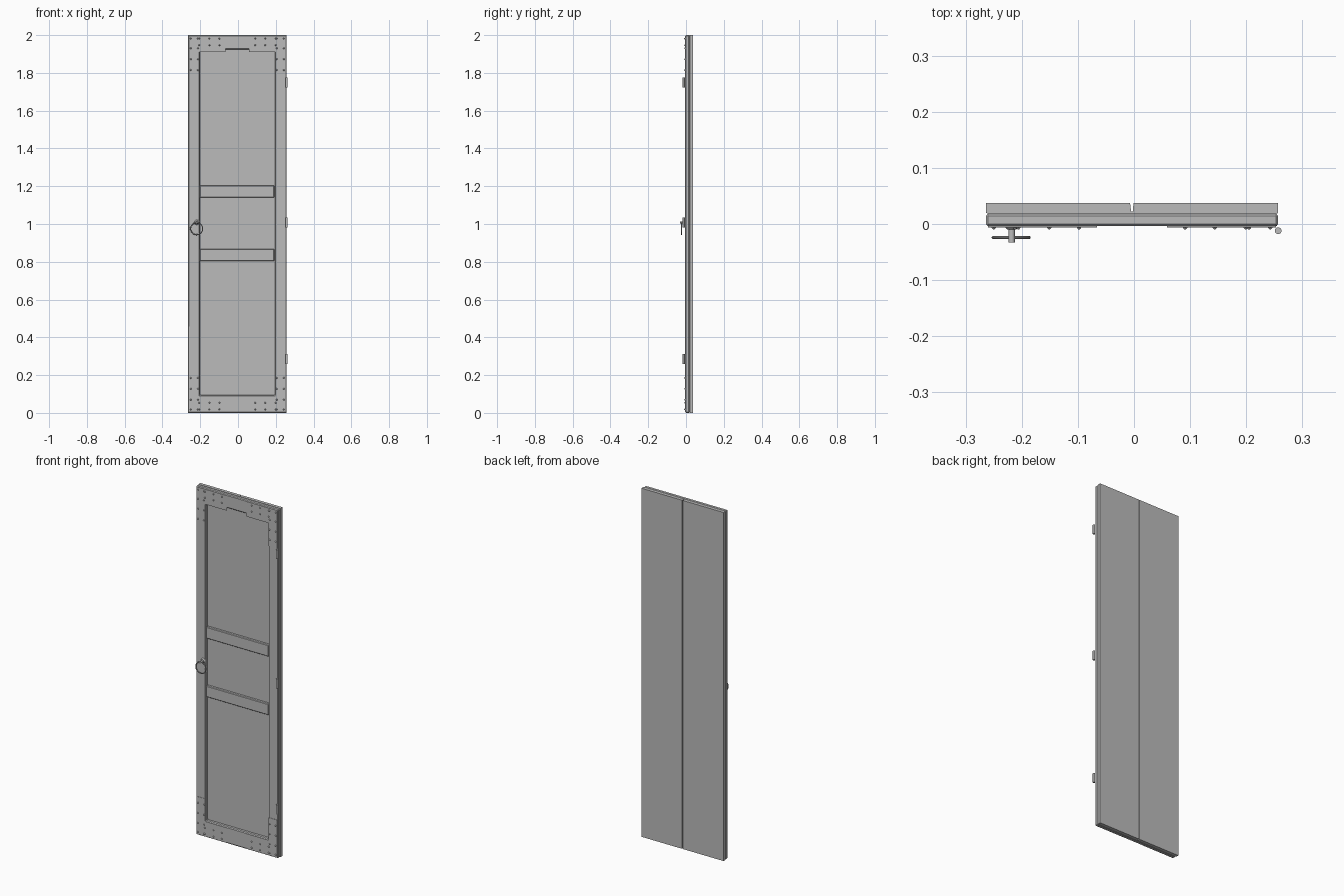
import bpy, bmesh, math
from mathutils import Matrix, Vector

cube = bpy.data.objects.get("Cube")
if cube:
    bpy.data.objects.remove(cube, do_unlink=True)

grey = bpy.data.materials.new("plain grey")
grey.use_nodes = True
COLOUR = (0.5, 0.5, 0.5, 1)
grey.diffuse_color = COLOUR
grey.node_tree.nodes["Principled BSDF"].inputs["Base Color"].default_value = COLOUR

LEFT, RIGHT, HEIGHT = -0.264, 0.257, 2.0
FRONT, SEAM, BACK = -0.004, 0.018, 0.037


def finish(name, bm, bevel=0, smooth=False):
    bmesh.ops.recalc_face_normals(bm, faces=bm.faces)
    mesh = bpy.data.meshes.new(name)
    bm.to_mesh(mesh)
    bm.free()
    mesh.materials.append(grey)
    ob = bpy.data.objects.new(name, mesh)
    bpy.context.collection.objects.link(ob)
    if bevel:
        mod = ob.modifiers.new("chamfer", 'BEVEL')
        mod.width = bevel
        mod.segments = 1
        mod.limit_method = 'ANGLE'
    if smooth:
        bpy.ops.object.select_all(action='DESELECT')
        ob.select_set(True)
        bpy.context.view_layer.objects.active = ob
        bpy.ops.object.shade_smooth_by_angle(angle=math.radians(40))
    return ob


def extrude(bm, faces, offset):
    made = bmesh.ops.extrude_face_region(bm, geom=faces)["geom"]
    bmesh.ops.translate(bm, vec=offset, verts=[v for v in made if isinstance(v, bmesh.types.BMVert)])


def prism(name, outline, y0, y1, bevel=0):
    """Extrude an x-z outline from y0 to y1."""
    bm = bmesh.new()
    face = bm.faces.new([bm.verts.new((x, y0, z)) for x, z in outline])
    extrude(bm, [face], (0, y1 - y0, 0))
    return finish(name, bm, bevel)


def add_cone(bm, centre, r1, r2, depth, sides, axis):
    turn = Vector((0, 0, 1)).rotation_difference(Vector(axis)).to_matrix().to_4x4()
    bmesh.ops.create_cone(bm, cap_ends=True, segments=sides, radius1=r1, radius2=r2,
                          depth=depth, matrix=Matrix.Translation(centre) @ turn)


# Backing boards: one slab with a tapered groove down the back
bm = bmesh.new()
section = [(LEFT, SEAM + 0.002), (LEFT, BACK), (-0.007, BACK), (-0.005, SEAM + 0.004),
           (-0.002, SEAM + 0.004), (-0.001, BACK), (RIGHT, BACK), (RIGHT, SEAM + 0.002),
           (RIGHT - 0.004, SEAM), (LEFT + 0.004, SEAM)]
face = bm.faces.new([bm.verts.new((x, y, 0)) for x, y in section])
extrude(bm, [face], (0, 0, HEIGHT))
finish("backing_boards", bm)

# Front frame: a chamfered ring
bm = bmesh.new()


def loop(x0, x1, z0, z1):
    return [bm.verts.new((x, FRONT, z)) for x, z in ((x0, z0), (x1, z0), (x1, z1), (x0, z1))]


outer = loop(LEFT, RIGHT, 0, HEIGHT)
inner = loop(-0.202, 0.196, 0.095, 1.925)
ring = [bm.faces.new((outer[i], outer[(i + 1) % 4], inner[(i + 1) % 4], inner[i])) for i in range(4)]
extrude(bm, ring, (0, SEAM - FRONT, 0))
finish("front_frame", bm, bevel=0.004)

# Middle rails
for name, z0, z1 in (("lower_rail", 0.803, 0.867), ("upper_rail", 1.139, 1.205)):
    prism(name, [(-0.202, z0), (0.192, z0), (0.192, z1), (-0.202, z1)], 0, SEAM, bevel=0.003)

# L-shaped corner plates and their pointed rivets
plate = [(0.004, 0.004), (0.198, 0.004), (0.198, 0.09), (0.058, 0.09), (0.058, 0.22), (0.004, 0.22)]
rivets = [(x, z) for x in (0.058, 0.113, 0.166) for z in (0.018, 0.053)]
rivets += [(x, z) for x in (0.014, 0.052) for z in (0.018, 0.07, 0.127, 0.185)]
for side, x_edge, sx in (("right", LEFT, 1), ("left", RIGHT, -1)):
    for level, z_edge, sz in (("bottom", 0, 1), ("top", HEIGHT, -1)):
        place = lambda p: (x_edge + sx * p[0], z_edge + sz * p[1])
        prism(f"{level}_{side}_corner_plate", [place(p) for p in plate], FRONT - 0.002, FRONT)
        bm = bmesh.new()
        for x, z in map(place, rivets):
            add_cone(bm, (x, FRONT - 0.004, z), 0.0045, 0.001, 0.004, 8, (0, -1, 0))
        finish(f"{level}_{side}_rivets", bm)

# Hinge barrels
for name, z in (("bottom_hinge", 0.286), ("middle_hinge", 1.008), ("top_hinge", 1.75)):
    bm = bmesh.new()
    add_cone(bm, (RIGHT, -0.012, z), 0.006, 0.006, 0.053, 16, (0, 0, 1))
    finish(name, bm, smooth=True)

# Handle post and collar
bm = bmesh.new()
add_cone(bm, (-0.218, -0.0185, 1.009), 0.0055, 0.0055, 0.029, 12, (0, -1, 0))
add_cone(bm, (-0.218, -0.007, 1.009), 0.014, 0.008, 0.006, 12, (0, -1, 0))
finish("handle_post", bm, smooth=True)

# Ring pull
bm = bmesh.new()
circle = bmesh.ops.create_circle(bm, segments=8, radius=0.0028,
                                 matrix=Matrix.Translation((0.032, 0, 0)) @ Matrix.Rotation(math.pi / 2, 4, 'X'))
bmesh.ops.spin(bm, geom=bm.verts[:] + bm.edges[:], cent=(0, 0, 0), axis=(0, 0, 1),
               angle=math.tau, steps=32, use_merge=True)
bmesh.ops.remove_doubles(bm, verts=bm.verts, dist=0.0002)
bmesh.ops.transform(bm, verts=bm.verts,
                    matrix=Matrix.Translation((-0.219, -0.024, 0.975)) @ Matrix.Rotation(math.pi / 2, 4, 'X'))
finish("ring_pull", bm, smooth=True)
